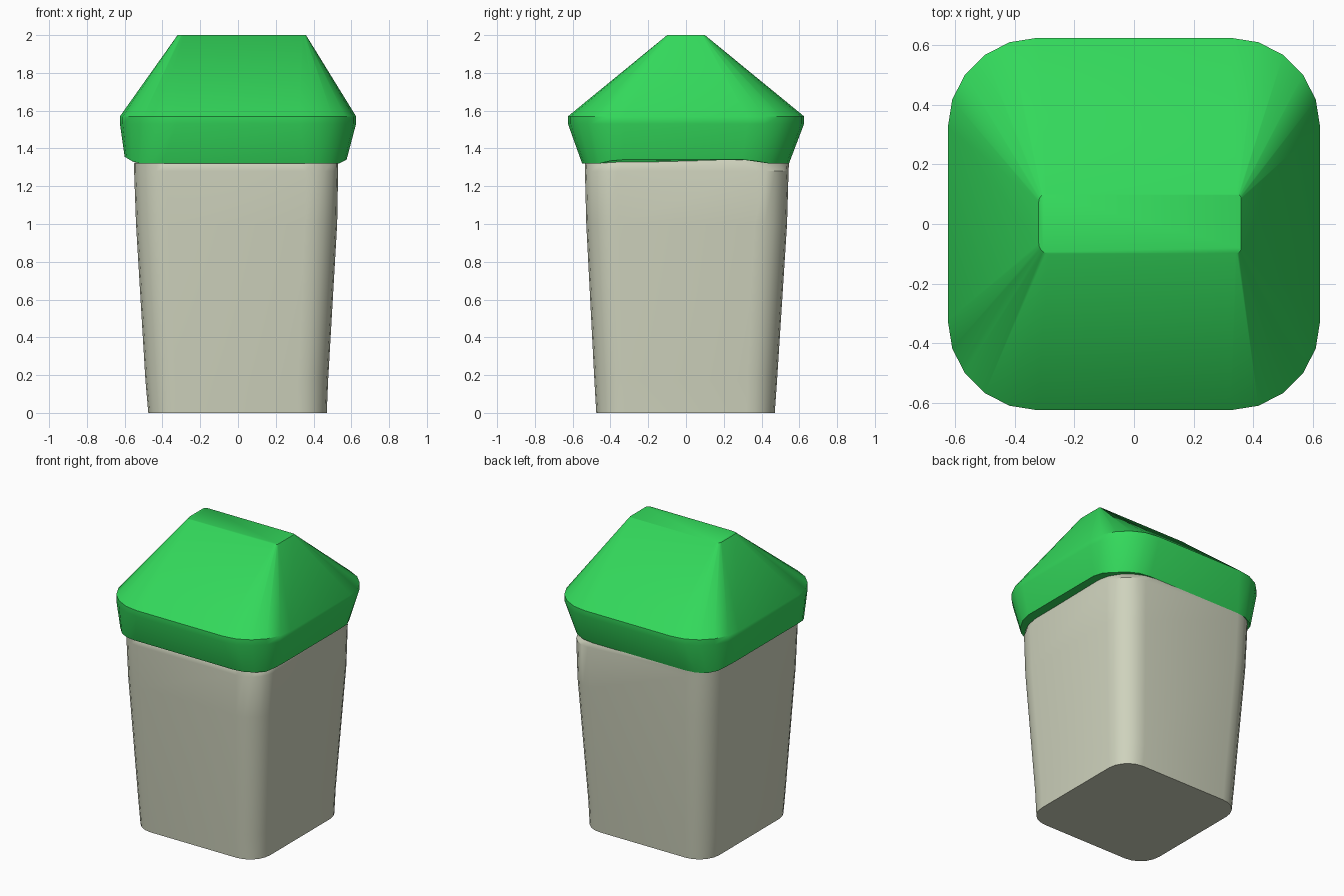
import bpy, bmesh, math

cube = bpy.data.objects.get("Cube")
if cube:
    bpy.data.objects.remove(cube, do_unlink=True)

STEPS = 5  # segments per rounded corner


def material(name, rgb):
    m = bpy.data.materials.new(name)
    m.use_nodes = True
    m.diffuse_color = (*rgb, 1)
    bsdf = m.node_tree.nodes["Principled BSDF"]
    bsdf.inputs["Base Color"].default_value = (*rgb, 1)
    bsdf.inputs["Roughness"].default_value = 0.7
    return m


def rounded_ring(x0, x1, y0, y1, z, radii, lift_from=None):
    """Rounded rectangle; radii run +x+y, -x+y, -x-y, +x-y."""
    corners = [(x1, y1, -1, -1), (x0, y1, 1, -1), (x0, y0, 1, 1), (x1, y0, -1, 1)]
    points = []
    for i, (cx, cy, sx, sy) in enumerate(corners):
        r = radii[i]
        for k in range(STEPS + 1):
            a = math.pi / 2 * (i + k / STEPS)
            x = cx + sx * r + r * math.cos(a)
            y = cy + sy * r + r * math.sin(a)
            lift = 0 if lift_from is None else max(0, abs(x) - lift_from) * 0.6
            points.append((x, y, z + lift))
    return points


def loft(name, rings, mat, angle):
    bm = bmesh.new()
    loops = [[bm.verts.new(p) for p in ring] for ring in rings]
    n = len(loops[0])
    for low, high in zip(loops, loops[1:]):
        for i in range(n):
            j = (i + 1) % n
            bm.faces.new((low[i], low[j], high[j], high[i]))
    bm.faces.new(loops[0][::-1])
    bm.faces.new(loops[-1])
    bmesh.ops.recalc_face_normals(bm, faces=bm.faces)
    mesh = bpy.data.meshes.new(name)
    bm.to_mesh(mesh)
    bm.free()
    mesh.materials.append(mat)
    obj = bpy.data.objects.new(name, mesh)
    bpy.context.collection.objects.link(obj)
    bpy.ops.object.select_all(action='DESELECT')
    obj.select_set(True)
    bpy.context.view_layer.objects.active = obj
    bpy.ops.object.shade_smooth_by_angle(angle=math.radians(angle))
    return obj


cream = material("warm grey", (0.62, 0.646, 0.507))
green = material("bright green", (0.033, 0.69, 0.105))

# Tapered bin body, its top tucked inside the lid
loft("bin_body", [
    rounded_ring(-0.475, 0.47, -0.475, 0.47, 0.0, [0.15] * 4),
    rounded_ring(-0.49, 0.477, -0.485, 0.482, 0.17, [0.16] * 4),
    rounded_ring(-0.54, 0.525, -0.528, 0.535, 1.0, [0.17] * 4),
    rounded_ring(-0.55, 0.53, -0.535, 0.543, 1.28, [0.17] * 4),
    rounded_ring(-0.55, 0.53, -0.535, 0.545, 1.32, [0.25, 0.17, 0.17, 0.2]),
    rounded_ring(-0.52, 0.51, -0.51, 0.51, 1.36, [0.25] * 4),
], cream, 35)

# Lid: flared rim, short upright band, hipped roof with a flat ridge
loft("lid", [
    rounded_ring(-0.6, 0.575, -0.55, 0.545, 1.32, [0.25, 0.22, 0.2, 0.22], 0.54),
    rounded_ring(-0.625, 0.625, -0.625, 0.625, 1.53, [0.3] * 4),
    rounded_ring(-0.625, 0.625, -0.625, 0.625, 1.57, [0.3] * 4),
    rounded_ring(-0.32, 0.36, -0.1, 0.1, 2.0, [0.015, 0.025, 0.035, 0.02]),
], green, 40)
